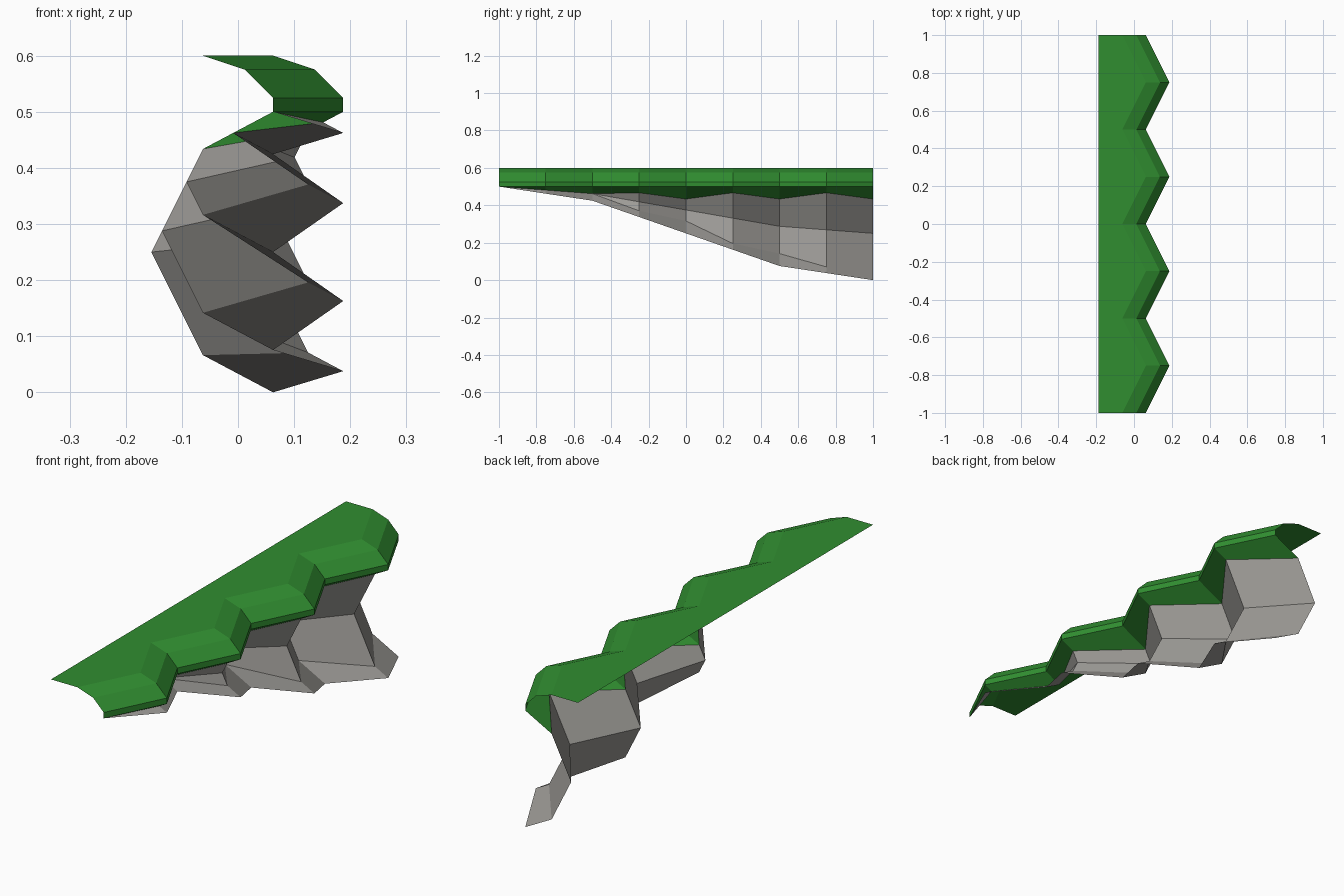
import bpy, bmesh

cube = bpy.data.objects.get("Cube")
if cube:
    bpy.data.objects.remove(cube, do_unlink=True)


def make_material(name, rgb):
    mat = bpy.data.materials.new(name)
    mat.use_nodes = True
    color = (*rgb, 1.0)
    mat.diffuse_color = color
    mat.node_tree.nodes["Principled BSDF"].inputs["Base Color"].default_value = color
    return mat


grass = make_material("grass green", (0.03, 0.27, 0.03))
stone = make_material("stone grey", (0.34, 0.33, 0.31))

STEPS = 8                                  # zigzag stations along y
RIM_Z = 0.5                                # bottom of the grass lip
UNDERCUT = 0.53                            # slope of the cliff shoulders
VALLEY_DEPTHS = [0, 0.0755, 0.25, 0.4245, 0.5]


def station(j):
    """Rim position, cliff height and shoulder reach at one station."""
    y = -1 + 2 * j / STEPS
    peak = j % 2
    rim_x = 0.1875 if peak else 0.0625
    height = (VALLEY_DEPTHS[j // 2] + VALLEY_DEPTHS[(j + 1) // 2]) / 2
    reach = min(0.0625 if peak else 0.125, height / 2 / UNDERCUT)
    return y, rim_x, height, reach


def grass_profile(j):
    y, x, height, reach = station(j)
    points = [(-0.1875, 0.6), (x - 0.125, 0.6), (x - 0.05, 0.575),
              (x, 0.525), (x, RIM_Z), (x - reach, RIM_Z - reach * UNDERCUT)]
    return [(px, y, pz) for px, pz in points]


def rock_profile(j):
    y, x, height, reach = station(j)
    drop = reach * UNDERCUT
    middle = x - reach - (height / 2 - drop) / 2
    points = [(x - reach, RIM_Z - drop), (middle, RIM_Z - height / 2),
              (x - reach, RIM_Z - height + drop), (x, RIM_Z - height)]
    return [(px, y, pz) for px, pz in points]


def loft(name, profile, mat):
    """Skin the profiles of all stations with flat quads."""
    bm = bmesh.new()
    rows = [[bm.verts.new(p) for p in profile(j)] for j in range(STEPS + 1)]
    for a, b in zip(rows, rows[1:]):
        for i in range(len(a) - 1):
            bm.faces.new((a[i], a[i + 1], b[i + 1], b[i]))
    # Collapse the end where the cliff tapers to nothing
    bmesh.ops.remove_doubles(bm, verts=bm.verts, dist=0.0005)
    mesh = bpy.data.meshes.new(name)
    bm.to_mesh(mesh)
    bm.free()
    mesh.materials.append(mat)
    obj = bpy.data.objects.new(name, mesh)
    bpy.context.collection.objects.link(obj)
    return obj


# Grass cap with rounded lip, and the hollow cliff wall beneath it
loft("grass_cap", grass_profile, grass)
loft("cliff_wall", rock_profile, stone)
